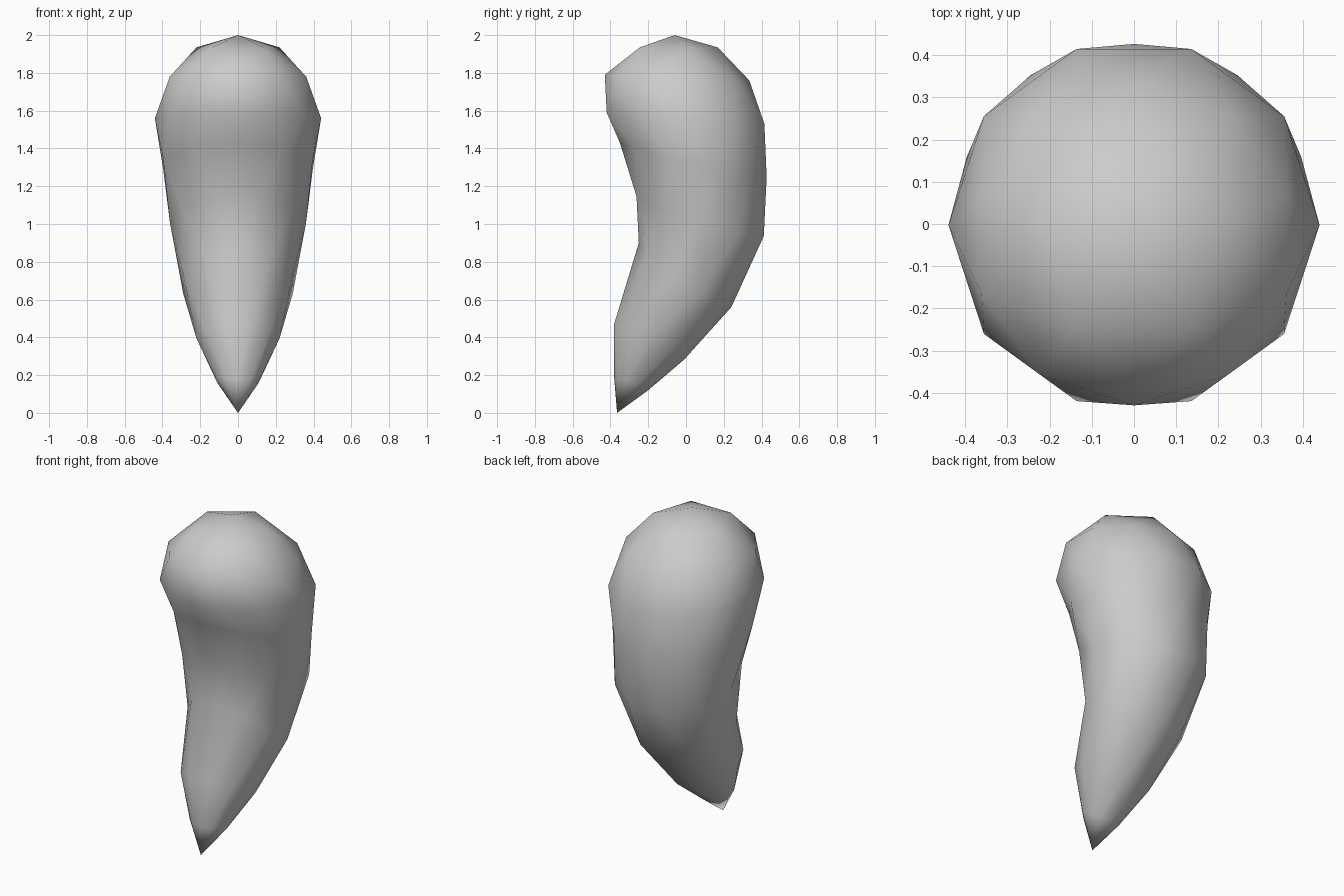
import bpy, bmesh, math
from mathutils import Vector

if "Cube" in bpy.data.objects:
    bpy.data.objects.remove(bpy.data.objects["Cube"])

SEG = 10
STEP = 2 * math.pi / SEG
# tilted cross-sections: front y, front z, back y, back z, radius across x, sag of the sides
RINGS = [
    (-0.43, 1.79, 0.335, 1.76, 0.38, 0.0),
    (-0.42, 1.59, 0.415, 1.53, 0.44, 0.0),
    (-0.35, 1.43, 0.427, 1.25, 0.417, 0.02),
    (-0.262, 1.15, 0.412, 0.94, 0.36, 0.04),
    (-0.25, 0.90, 0.24, 0.56, 0.305, 0.05),
    (-0.38, 0.47, -0.01, 0.28, 0.22, -0.02),
    (-0.38, 0.18, -0.20, 0.12, 0.115, -0.02),
]

bm = bmesh.new()


# One leaning ring of vertices; every second ring is turned half a step
def ring(k, fy, fz, by, bz, r, sag):
    turn = 0 if k % 2 else 0.5
    c = Vector((0, (fy + by) / 2, (fz + bz) / 2))
    d = Vector((0, by - fy, bz - fz)) / 2
    if k % 2:
        d /= math.cos(STEP / 2)
    return [bm.verts.new(c + Vector((r * math.cos(a), 0, -sag * math.cos(a) ** 2)) + d * math.sin(a))
            for a in ((i + turn) * STEP for i in range(SEG))]


rings = [ring(k, *r) for k, r in enumerate(RINGS)]

# Staggered triangle skin between rings
for k, (a, b) in enumerate(zip(rings, rings[1:])):
    for i in range(SEG):
        j = (i + 1) % SEG
        if k % 2 == 0:
            bm.faces.new((a[i], b[j], a[j]))
            bm.faces.new((a[i], b[i], b[j]))
        else:
            bm.faces.new((a[i], b[i], a[j]))
            bm.faces.new((a[j], b[i], b[j]))

# Domed crown: five vertices lined up with every second vertex of the first ring
top = bm.verts.new((0, -0.06, 2.0))
crown = []
for i in range(5):
    a = (2 * i + 0.5) * STEP
    crown.append(bm.verts.new((0.231 * math.cos(a), -0.06 + 0.228 * math.sin(a), 1.935)))
for i in range(5):
    j, e = (i + 1) % 5, rings[0]
    p, m, n = e[2 * i], e[2 * i + 1], e[2 * j]
    for f in ((top, crown[i], crown[j]), (crown[i], m, crown[j]),
              (crown[i], p, m), (crown[j], m, n)):
        bm.faces.new(f)

# Pointed tip
tip = bm.verts.new((0, -0.365, 0.0))
for i in range(SEG):
    bm.faces.new((tip, rings[-1][(i + 1) % SEG], rings[-1][i]))

bmesh.ops.recalc_face_normals(bm, faces=bm.faces)
for f in bm.faces:
    f.smooth = True

mesh = bpy.data.meshes.new("curved_claw")
bm.to_mesh(mesh)
bm.free()
claw = bpy.data.objects.new("curved_claw", mesh)
bpy.context.collection.objects.link(claw)
